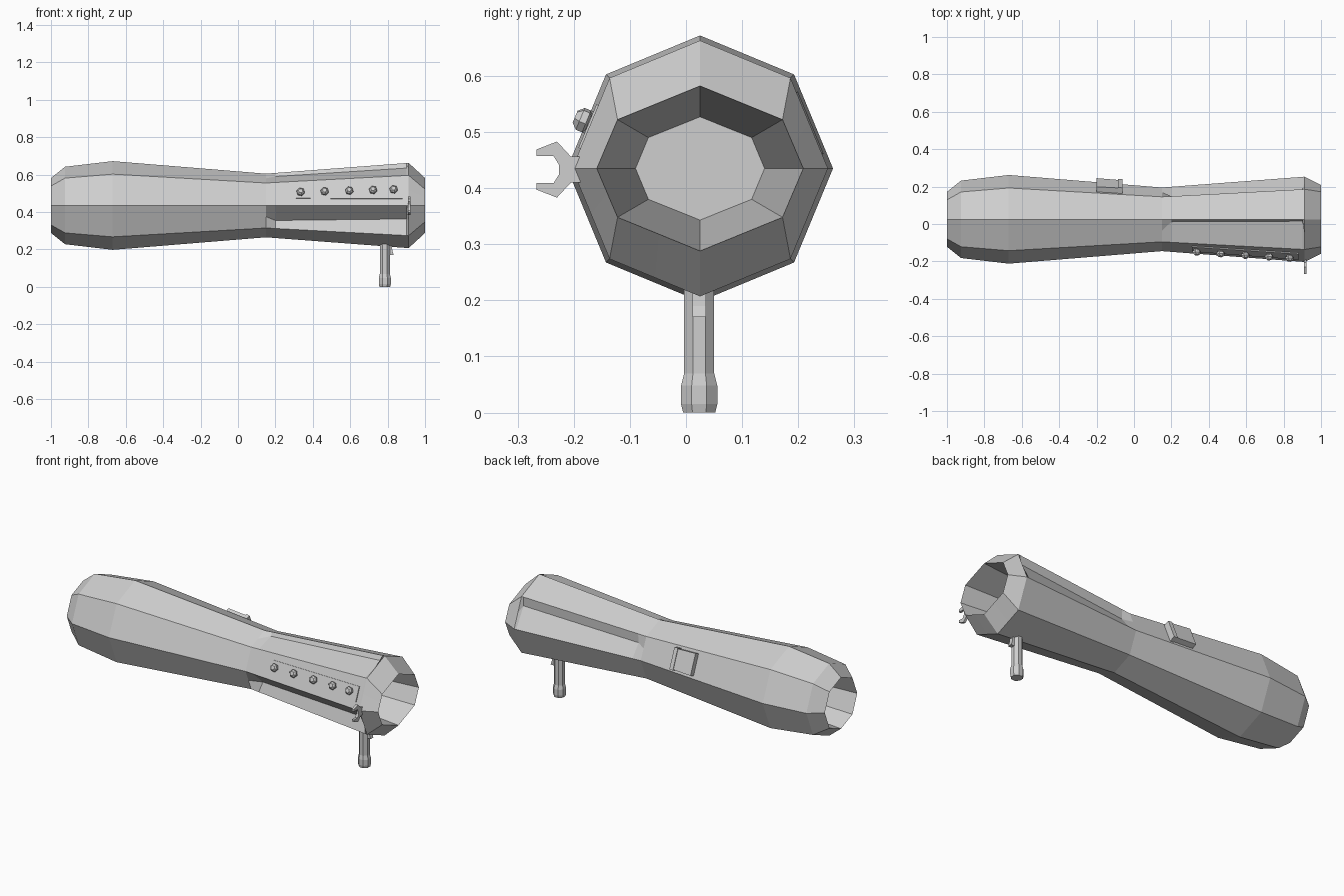
import bpy, bmesh
from math import sin, cos, pi, radians
from mathutils import Vector

if "Cube" in bpy.data.objects:
    bpy.data.objects.remove(bpy.data.objects["Cube"])

grey = bpy.data.materials.new("light_grey")
grey.use_nodes = True
COLOR = (0.62, 0.62, 0.62, 1)
grey.diffuse_color = COLOR
grey.node_tree.nodes["Principled BSDF"].inputs["Base Color"].default_value = COLOR

CY, CZ = 0.025, 0.435   # axis of the tube
APO = cos(pi / 8)


def loft(name, rings):
    """Join equal rings of points into a closed solid with flat faces."""
    bm = bmesh.new()
    loops = [[bm.verts.new(p) for p in ring] for ring in rings]
    n = len(loops[0])
    for a, b in zip(loops, loops[1:]):
        for i in range(n):
            j = (i + 1) % n
            bm.faces.new((a[i], a[j], b[j], b[i]))
    bm.faces.new(loops[0])
    bm.faces.new(loops[-1][::-1])
    bmesh.ops.recalc_face_normals(bm, faces=bm.faces)
    mesh = bpy.data.meshes.new(name)
    bm.to_mesh(mesh)
    bm.free()
    mesh.materials.append(grey)
    ob = bpy.data.objects.new(name, mesh)
    bpy.context.scene.collection.objects.link(ob)
    return ob


def octagon(x, r, flat=None, grooves=None):
    """Eight corners plus edge midpoints; grooves replace chosen midpoints."""
    ry, rz, dy, dz = flat or (r, r, r * cos(pi / 4), r * cos(pi / 4))
    corners = [(ry, 0), (dy, dz), (0, rz), (-dy, dz),
               (-ry, 0), (-dy, -dz), (0, -rz), (dy, -dz)]
    pts = []
    for i, (y, z) in enumerate(corners):
        y2, z2 = corners[(i + 1) % 8]
        mid = (grooves or {}).get(i, ((y + y2) / 2, (z + z2) / 2))
        pts += [(y, z), mid]
    return [Vector((x, CY + y, CZ + z)) for y, z in pts]


# Tube: left bore, outer shell with three grooves, right bore
loft("tube_body", [
    octagon(-0.35, 0.10),
    octagon(-1.0, 0.147),
    octagon(-0.925, 0.207),
    octagon(-0.67, 0.237),
    octagon(0.15, 0.17),
    octagon(0.2, 0.174, grooves={0: (0.118, 0.07), 2: (-0.013, 0.155), 4: (-0.085, -0.08)}),
    octagon(0.9, 0.227, grooves={0: (0.16, 0.11), 2: (-0.01, 0.2), 4: (-0.155, -0.072)}),
    octagon(0.912, 0.228),
    octagon(1.0, 0, flat=(0.184, 0.147, 0.147, 0.087)),
    octagon(0.35, 0, flat=(0.115, 0.092, 0.092, 0.055)),
])


def radius(x):
    if x > 0.15:
        return 0.17 + (x - 0.15) * 0.076
    return 0.17 + (0.15 - x) * 0.082


def on_side(x, angle, t, h):
    """Point on a tube side: t across the side, h above it."""
    a = radians(angle)
    d = radius(x) * APO + h
    return Vector((x, CY + d * cos(a) - t * sin(a), CZ + d * sin(a) + t * cos(a)))


def slab(name, angle, ends, h0, h1):
    loft(name, [[on_side(x, angle, t, h)
                 for t, h in ((t0, h0), (t1, h0), (t1, h1), (t0, h1))]
                for x, t0, t1 in ends])


def lathe(name, base, axis, sides, profile, turn=0.0):
    """Solid of revolution with few sides; profile is (radius, distance)."""
    axis = axis.normalized()
    u = axis.orthogonal().normalized()
    v = axis.cross(u)
    angles = [turn + 2 * pi * i / sides for i in range(sides)]
    loft(name, [[base + axis * d + (u * cos(a) + v * sin(a)) * r for a in angles]
                for r, d in profile])


# Control strip with a row of domed buttons on the front upper side
FRONT_SIDE = 157.5
slab("button_strip", FRONT_SIDE, [(0.31, -0.035, 0.03), (0.88, -0.035, 0.049)], -0.01, 0.006)
out = Vector((0, cos(radians(FRONT_SIDE)), sin(radians(FRONT_SIDE))))
for i, x in enumerate((0.335, 0.463, 0.595, 0.722, 0.832)):
    lathe("button_%d" % (i + 1), on_side(x, FRONT_SIDE, 0, 0), out, 6,
          [(0.015, -0.01), (0.015, 0.01), (0.022, 0.014), (0.022, 0.026), (0.012, 0.036)])

# Sight housing on the back upper side, with an end block
slab("sight_housing", 22.5, [(-0.2, -0.06, 0.06), (-0.085, -0.056, 0.056)], -0.02, 0.03)
slab("sight_end_block", 22.5, [(-0.085, -0.06, 0.06), (-0.062, -0.06, 0.06)], -0.02, 0.034)

# Forked hook near the muzzle
half = [(-0.165, 0.023), (-0.205, 0.023), (-0.23, 0.05), (-0.266, 0.036),
        (-0.266, 0.024), (-0.236, 0.024), (-0.226, 0.008)]
outline = half + [(y, -z) for y, z in reversed(half)]
loft("forked_hook", [[Vector((x, y, 0.433 + z)) for y, z in outline] for x in (0.908, 0.922)])

# Grip with a flared foot, and its trigger
lathe("grip", Vector((0.785, 0.0235, 0)), Vector((0, 0, 1)), 8,
      [(0.031, 0), (0.035, 0.015), (0.035, 0.048), (0.029, 0.07), (0.029, 0.24)], pi / 8)
trigger = [(0.8, 0.17), (0.833, 0.17), (0.826, 0.19), (0.82, 0.235), (0.8, 0.235)]
loft("trigger", [[Vector((x, y, z)) for x, z in trigger] for y in (0.012, 0.036)])
